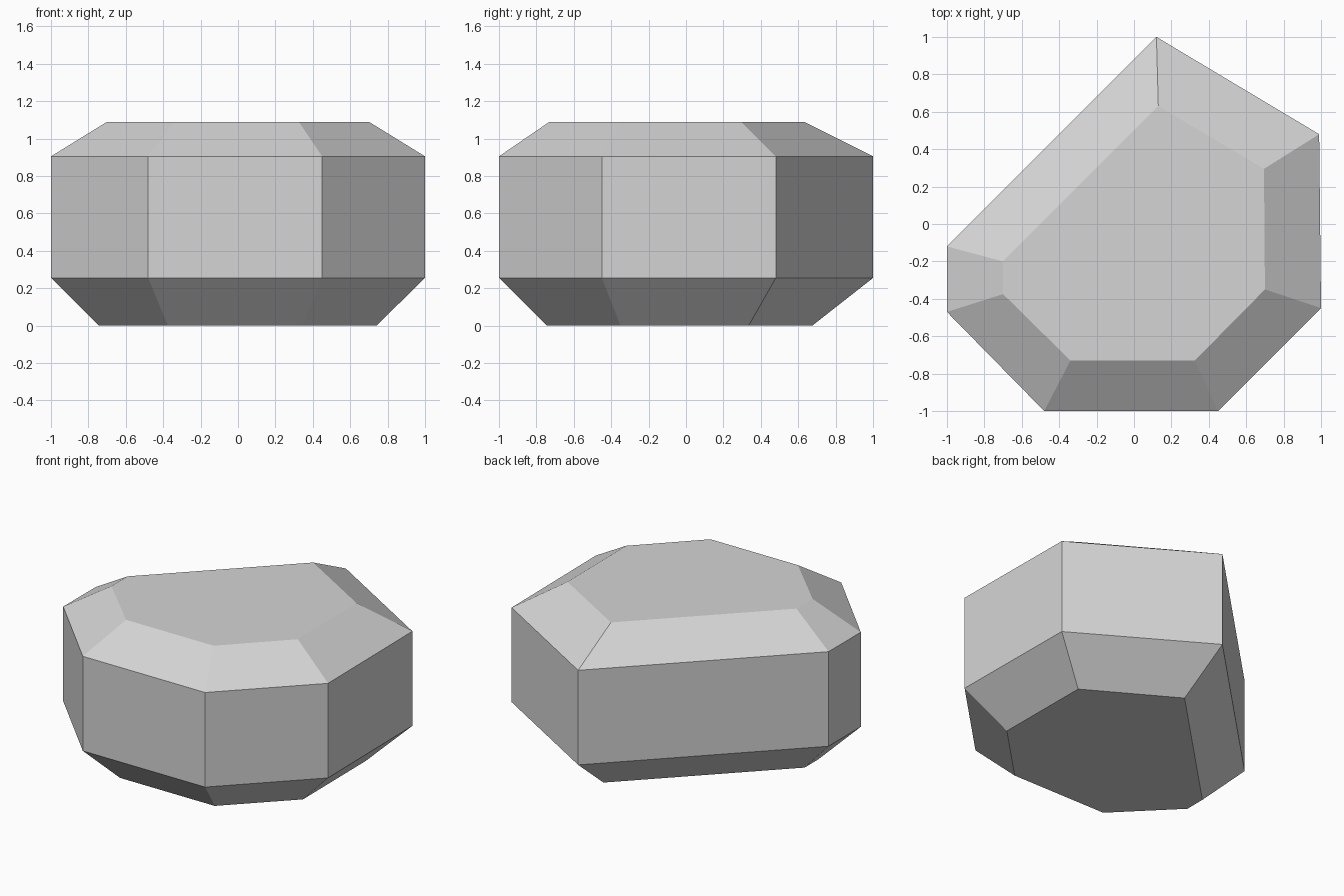
import bpy
import bmesh

cube = bpy.data.objects.get("Cube")
if cube:
    bpy.data.objects.remove(cube, do_unlink=True)

# Stone material
stone_grey = bpy.data.materials.new("stone_grey")
stone_grey.use_nodes = True
colour = (0.66, 0.66, 0.66, 1.0)
stone_grey.diffuse_color = colour
stone_grey.node_tree.nodes["Principled BSDF"].inputs["Base Color"].default_value = colour

# Seven-sided outlines, counter-clockwise from the left corner
base = [(-0.745, -0.225), (-0.745, -0.37), (-0.375, -0.745), (0.345, -0.745),
        (0.74, -0.35), (0.735, 0.335), (0.155, 0.675)]
girth = [(-1, -0.12), (-1, -0.47), (-0.48, -1), (0.45, -1),
         (1, -0.45), (0.99, 0.48), (0.12, 1)]
crown = [(-0.7, -0.2), (-0.7, -0.375), (-0.34, -0.73), (0.325, -0.73),
         (0.7, -0.35), (0.695, 0.295), (0.13, 0.63)]
levels = [(base, 0), (girth, 0.255), (girth, 0.905), (crown, 1.09)]


def loft(name, levels, material):
    """Bridge stacked outlines into a closed, flat-faced solid."""
    bm = bmesh.new()
    rings = [[bm.verts.new((x, y, z)) for x, y in outline] for outline, z in levels]
    for low, high in zip(rings, rings[1:]):
        for i in range(len(low)):
            j = (i + 1) % len(low)
            bm.faces.new((low[i], low[j], high[j], high[i]))
    bm.faces.new(rings[0][::-1])
    bm.faces.new(rings[-1])
    bmesh.ops.recalc_face_normals(bm, faces=bm.faces)
    mesh = bpy.data.meshes.new(name)
    bm.to_mesh(mesh)
    bm.free()
    mesh.materials.append(material)
    obj = bpy.data.objects.new(name, mesh)
    bpy.context.collection.objects.link(obj)
    return obj


# Faceted stone: sloped base, upright walls, chamfered crown
loft("stone", levels, stone_grey)
